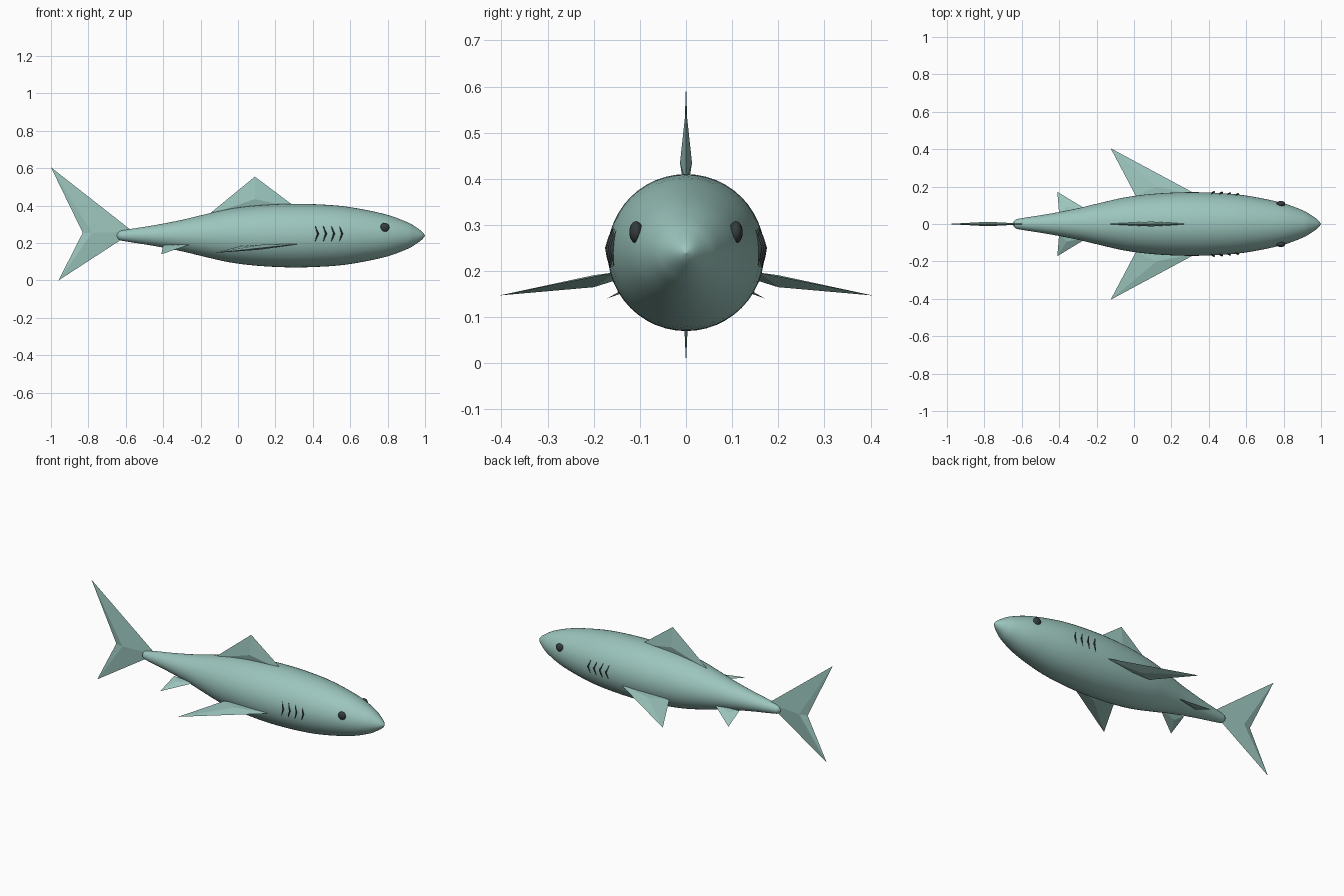
import bpy, bmesh, math
from mathutils import Vector

if "Cube" in bpy.data.objects:
    bpy.data.objects.remove(bpy.data.objects["Cube"])

AXIS_Z = 0.24


def make_material(name, rgb):
    m = bpy.data.materials.new(name)
    m.use_nodes = True
    m.diffuse_color = (*rgb, 1)
    m.node_tree.nodes["Principled BSDF"].inputs["Base Color"].default_value = (*rgb, 1)
    return m


skin = make_material("sea_green_skin", (0.33, 0.56, 0.51))
dark = make_material("dark_grey", (0.035, 0.045, 0.045))


def finish(name, bm, mat, smooth=False):
    bmesh.ops.recalc_face_normals(bm, faces=bm.faces)
    mesh = bpy.data.meshes.new(name)
    bm.to_mesh(mesh)
    bm.free()
    mesh.materials.append(mat)
    for p in mesh.polygons:
        p.use_smooth = smooth
    ob = bpy.data.objects.new(name, mesh)
    bpy.context.collection.objects.link(ob)
    return ob


# Body: smooth profile turned around the long axis
PROFILE = [(1, 0), (0.985, 0.02), (0.95, 0.046), (0.9, 0.074), (0.785, 0.115),
           (0.6, 0.152), (0.45, 0.166), (0.28, 0.17), (0.1, 0.161), (-0.05, 0.142),
           (-0.2, 0.108), (-0.3, 0.084), (-0.45, 0.055), (-0.6, 0.031),
           (-0.635, 0.022), (-0.65, 0)]


def smooth_profile(pts, steps=4):
    """Catmull-Rom curve through the profile points."""
    p = [Vector(q) for q in pts]
    p = [p[0]] + p + [p[-1]]
    out = []
    for a, b, c, d in zip(p, p[1:], p[2:], p[3:]):
        for k in range(steps):
            t = k / steps
            out.append(0.5 * (2 * b + (c - a) * t + (2 * a - 5 * b + 4 * c - d) * t ** 2
                              + (3 * b - a - 3 * c + d) * t ** 3))
    return out + [p[-1]]


def body_radius(x):
    for (x1, r1), (x2, r2) in zip(PROFILE, PROFILE[1:]):
        if x2 <= x <= x1:
            return r1 + (r2 - r1) * (x1 - x) / (x1 - x2)


bm = bmesh.new()
line = [bm.verts.new((x, 0, AXIS_Z + max(r, 0))) for x, r in smooth_profile(PROFILE)]
edges = [bm.edges.new(pair) for pair in zip(line, line[1:])]
bmesh.ops.spin(bm, geom=line + edges, cent=(0, 0, AXIS_Z), axis=(1, 0, 0),
               angle=math.tau, steps=48)
bmesh.ops.remove_doubles(bm, verts=bm.verts, dist=0.0002)
finish("body", bm, skin, True)


# Fins: a thin outline with a raised ridge point on both faces
def fin(name, outline, ridge, thickness, side=1):
    bm = bmesh.new()
    flip = lambda v: Vector((v[0], v[1] * side, v[2]))
    rim = [bm.verts.new(flip(v)) for v in outline]
    for sign in (1, -1):
        peak = bm.verts.new(flip(Vector(ridge) + sign * Vector(thickness)))
        for i in range(len(rim)):
            bm.faces.new((rim[i - 1], rim[i], peak))
    finish(name, bm, skin)


fin("dorsal_fin", [(-0.16, 0, 0.35), (0.09, 0, 0.555), (0.31, 0, 0.39), (0.09, 0, 0.38)],
    (0.09, 0, 0.435), (0, 0.013, 0))
fin("tail_fin", [(-1, 0, 0.605), (-0.56, 0, 0.26), (-0.96, 0, 0), (-0.83, 0, 0.255)],
    (-0.78, 0, 0.255), (0, 0.012, 0))

for label, s in (("left", 1), ("right", -1)):
    fin("pectoral_fin_" + label,
        [(0.34, 0.155, 0.197), (-0.125, 0.405, 0.147), (0.01, 0.15, 0.183), (0.15, 0.12, 0.19)],
        (0.12, 0.2, 0.178), (0, 0, 0.013), s)
    fin("pelvic_fin_" + label,
        [(-0.25, 0.075, 0.195), (-0.41, 0.172, 0.14), (-0.4, 0.05, 0.19)],
        (-0.36, 0.09, 0.178), (0, 0.003, 0.007), s)

    # Flattened eye
    bm = bmesh.new()
    bmesh.ops.create_uvsphere(bm, u_segments=20, v_segments=12, radius=0.024)
    bmesh.ops.scale(bm, vec=(1, 0.62, 1), verts=bm.verts)
    bmesh.ops.translate(bm, vec=(0.785, 0.108 * s, 0.284), verts=bm.verts)
    finish("eye_" + label, bm, dark, True)

    # Gill slits: tapered chevrons pointing to the nose
    for n in range(4):
        tip_x = 0.428 + 0.043 * n
        curve = bpy.data.curves.new("gill_curve", "CURVE")
        curve.dimensions = "3D"
        curve.bevel_depth = 0.005
        curve.bevel_resolution = 1
        curve.use_fill_caps = True
        spline = curve.splines.new("POLY")
        spline.points.add(4)
        for point, k in zip(spline.points, (-1, -0.5, 0, 0.5, 1)):
            x, dz = tip_x - 0.016 * abs(k), 0.01 + 0.042 * k
            y = math.sqrt(body_radius(x) ** 2 - dz ** 2) + 0.005 * (1 - abs(k))
            point.co = (x, y * s, AXIS_Z + dz, 1)
            point.radius = 1 - 0.7 * abs(k)
        curve.materials.append(dark)
        gill = bpy.data.objects.new(f"gill_slit_{label}_{n + 1}", curve)
        bpy.context.collection.objects.link(gill)
